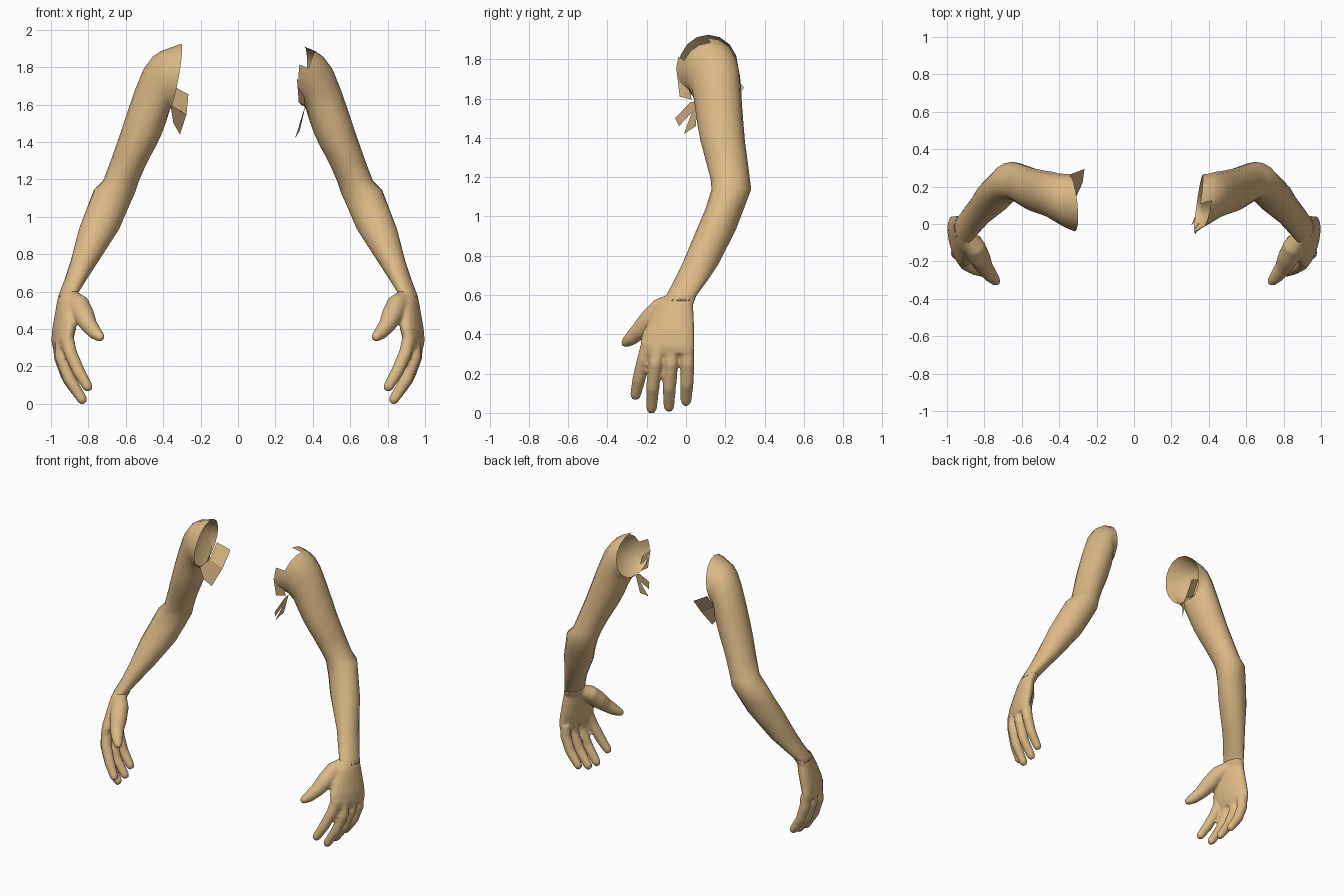
import bpy, bmesh
from math import sin, cos, tau
from mathutils import Vector

cube = bpy.data.objects.get("Cube")
if cube:
    bpy.data.objects.remove(cube, do_unlink=True)

skin = bpy.data.materials.new("tan_skin")
skin.use_nodes = True
SKIN = (0.72, 0.49, 0.24, 1)
skin.diffuse_color = SKIN
skin.node_tree.nodes["Principled BSDF"].inputs["Base Color"].default_value = SKIN


def make_object(name, bm, side, smooth=True):
    """Turn a bmesh into an object, mirrored when side is -1."""
    for v in bm.verts:
        v.co.x *= side
    bmesh.ops.recalc_face_normals(bm, faces=bm.faces)
    mesh = bpy.data.meshes.new(name)
    bm.to_mesh(mesh)
    bm.free()
    mesh.materials.append(skin)
    for p in mesh.polygons:
        p.use_smooth = smooth
    obj = bpy.data.objects.new(name, mesh)
    bpy.context.collection.objects.link(obj)
    return obj


def loft(bm, rings, cap_start, cap_end):
    """Skin a list of point rings into a tube."""
    loops = [[bm.verts.new(p) for p in ring] for ring in rings]
    n = len(loops[0])
    for a, b in zip(loops, loops[1:]):
        for i in range(n):
            j = (i + 1) % n
            bm.faces.new((a[i], a[j], b[j], b[i]))
    if cap_start:
        bm.faces.new(loops[0])
    if cap_end:
        bm.faces.new(loops[-1])


def ring(center, u, v, n):
    return [center + u * cos(tau * i / n) + v * sin(tau * i / n) for i in range(n)]


def arm_ring(ox, oz, ix, iz, front, back, skew):
    """Ring through an outer and an inner point, with a depth range."""
    y = (front + back) / 2
    outer, inner = Vector((ox, y, oz)), Vector((ix, y, iz))
    return ring((outer + inner) / 2, (outer - inner) / 2,
                Vector((skew, (back - front) / 2, 0)), 16)


def digit(bm, path, radii, n=12):
    """Tapered finger along a path, with a rounded tip."""
    pts = [Vector(p) for p in path]
    radii = list(radii)
    step = (pts[-1] - pts[-2]).normalized()
    r = radii[-1]
    pts.append(pts[-1] + step * r * 0.8)
    radii.append(r * 0.6)
    rings = []
    for i, p in enumerate(pts):
        t = (pts[min(i + 1, len(pts) - 1)] - pts[max(i - 1, 0)]).normalized()
        u = t.cross(Vector((0, 1, 0))).normalized()
        rings.append(ring(p, u * radii[i], t.cross(u) * radii[i], n))
    loft(bm, rings, True, True)


# Arm sections: outer x, z, inner x, z, front y, back y, skew
ARM = [
    (.415, 1.885, .355, 1.59, -.02, .27, .02),
    (.457, 1.855, .365, 1.57, 0, .275, .01),
    (.505, 1.79, .38, 1.52, .03, .28, 0),
    (.55, 1.68, .405, 1.45, .045, .285, 0),
    (.595, 1.55, .435, 1.385, .058, .293, 0),
    (.635, 1.43, .465, 1.33, .075, .3, 0),
    (.675, 1.315, .5, 1.26, .1, .313, 0),
    (.72, 1.195, .53, 1.19, .125, .325, 0),
    (.77, 1.145, .55, 1.13, .13, .332, -.01),
    (.81, 1.04, .59, 1.04, .1, .295, -.02),
    (.85, .935, .635, .935, .055, .255, -.02),
    (.895, .76, .752, .753, -.02, .165, -.01),
    (.925, .67, .8, .68, -.06, .11, 0),
    (.952, .6, .85, .6, -.1, .055, .01),
    (.96, .57, .867, .57, -.12, .038, .015),
]
PALM = [
    (.953, .6, .848, .6, -.102, .057, .01),
    (.964, .55, .86, .55, -.147, .037, .02),
    (.974, .48, .865, .48, -.187, .042, .025),
    (.986, .4, .873, .4, -.225, .044, .03),
    (.99, .34, .89, .34, -.235, .044, .03),
    (.982, .3, .91, .3, -.225, .036, .028),
]
# Torn shoulder edge of each arm
SHOULDER = {1: (.355, 1.91, .335, 1.6, -.05, .265, .022),
            -1: (.303, 1.925, .362, 1.585, -.04, .267, .017)}

# Finger paths from knuckle to tip
FINGERS = [
    [(.915, -.19, .36), (.895, -.215, .27), (.85, -.24, .17), (.803, -.257, .09)],
    [(.94, -.14, .35), (.945, -.155, .25), (.9, -.17, .13), (.832, -.175, .022)],
    [(.95, -.07, .34), (.95, -.075, .25), (.905, -.085, .13), (.837, -.087, .03)],
    [(.955, .005, .33), (.95, .008, .25), (.915, .005, .15), (.855, 0, .06)],
]
THUMB = [(.895, -.06, .57), (.85, -.125, .53), (.825, -.18, .475),
         (.797, -.235, .42), (.762, -.28, .378), (.738, -.306, .358)]

# Torn flaps hanging at the armpits
FLAPS = {
    1: [[(.36, .06, 1.59), (.355, .02, 1.58), (.33, -.055, 1.5), (.32, -.035, 1.46), (.345, .03, 1.53)],
        [(.36, .06, 1.59), (.345, .03, 1.53), (.305, -.01, 1.42), (.33, .05, 1.46)],
        [(.315, -.048, 1.74), (.325, -.032, 1.61), (.36, .03, 1.595), (.345, .0, 1.7)]],
    -1: [[(.35, .262, 1.7), (.265, .294, 1.655), (.275, .22, 1.55), (.36, .19, 1.6)],
         [(.36, .19, 1.6), (.275, .22, 1.55), (.31, .144, 1.44), (.345, .1, 1.5), (.36, .08, 1.59)]],
}

for side, label in ((1, "left"), (-1, "right")):
    # Upper arm and forearm, open at the shoulder
    bm = bmesh.new()
    loft(bm, [arm_ring(*s) for s in [SHOULDER[side]] + ARM], False, True)
    if side == 1:
        # Notch in the front of the torn edge
        notch = [f for f in bm.faces
                 if (c := f.calc_center_median()).x < .4 and c.z > 1.8 and c.y < .1]
        bmesh.ops.delete(bm, geom=notch, context="FACES")
    make_object(label + "_arm", bm, side)

    # Palm, fingers and thumb fused into one smooth hand
    bm = bmesh.new()
    loft(bm, [arm_ring(*s) for s in PALM], True, True)
    for path in FINGERS:
        digit(bm, path, (.036, .036, .034, .028))
    digit(bm, THUMB, (.045, .058, .058, .046, .037, .027))
    hand = make_object(label + "_hand", bm, side)
    fuse = hand.modifiers.new("fuse", "REMESH")
    fuse.mode = "VOXEL"
    fuse.voxel_size = 0.009
    fuse.use_smooth_shade = True
    soften = hand.modifiers.new("soften", "SMOOTH")
    soften.factor = 0.5
    soften.iterations = 5

    # Torn flaps
    for i, outline in enumerate(FLAPS[side]):
        bm = bmesh.new()
        bm.faces.new([bm.verts.new(p) for p in outline])
        make_object(f"{label}_torn_flap_{i + 1}", bm, side, smooth=False)
